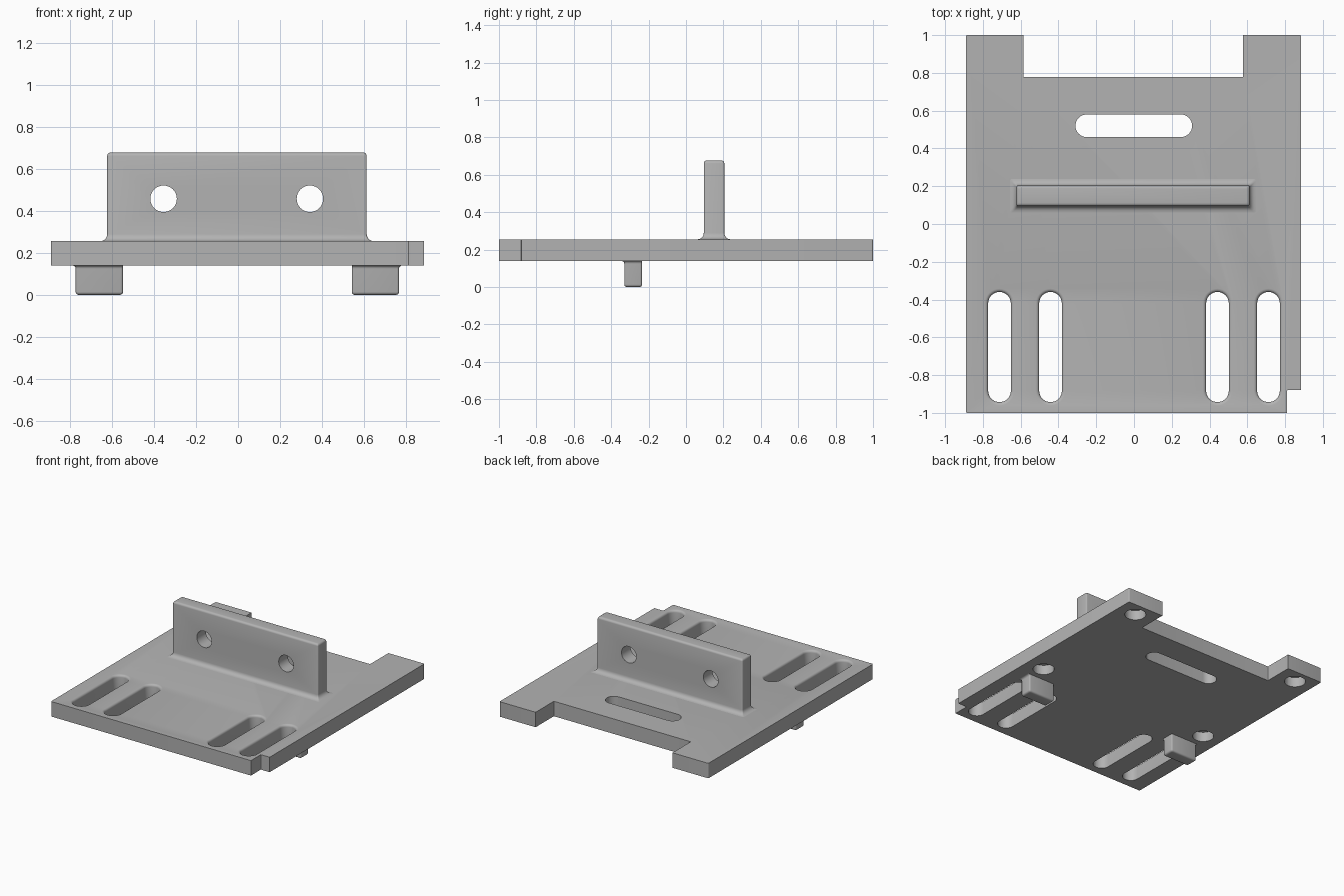
import bpy, bmesh
from math import sin, cos, pi, radians

if "Cube" in bpy.data.objects:
    bpy.data.objects.remove(bpy.data.objects["Cube"], do_unlink=True)

grey = bpy.data.materials.new("machined grey")
grey.use_nodes = True
colour = (0.45, 0.45, 0.45, 1)
grey.diffuse_color = colour
grey.node_tree.nodes["Principled BSDF"].inputs["Base Color"].default_value = colour

BOTTOM, TOP = 0.14, 0.255      # plate faces


def ring(box, r, z, steps=4):
    """Rounded rectangle; a large radius gives a slot or a circle."""
    x0, x1, y0, y1 = box
    corners = [(x1 - r, y1 - r), (x0 + r, y1 - r), (x0 + r, y0 + r), (x1 - r, y0 + r)]
    pts = []
    for q, (cx, cy) in enumerate(corners):
        for i in range(steps + 1):
            a = (q + i / steps) * pi / 2
            pts.append((cx + r * cos(a), cy + r * sin(a), z))
    return pts


def grow(box, d, sides=(1, 1, 1, 1)):
    signs = (-1, 1, -1, 1)
    return [v + s * d * w for v, s, w in zip(box, signs, sides)]


def loft(name, rings, along_y=False):
    bm = bmesh.new()
    loops = []
    for pts in rings:
        if along_y:
            pts = [(x, z, y) for x, y, z in pts]
        loops.append([bm.verts.new(p) for p in pts])
    n = len(loops[0])
    for a, b in zip(loops, loops[1:]):
        for i in range(n):
            j = (i + 1) % n
            bm.faces.new((a[i], a[j], b[j], b[i]))
    bm.faces.new(loops[0])
    bm.faces.new(loops[-1])
    bmesh.ops.remove_doubles(bm, verts=bm.verts, dist=1e-5)
    bmesh.ops.recalc_face_normals(bm, faces=bm.faces)
    mesh = bpy.data.meshes.new(name)
    bm.to_mesh(mesh)
    bm.free()
    mesh.materials.append(grey)
    obj = bpy.data.objects.new(name, mesh)
    bpy.context.collection.objects.link(obj)
    return obj


def activate(obj):
    bpy.ops.object.select_all(action="DESELECT")
    obj.select_set(True)
    bpy.context.view_layer.objects.active = obj


def cut(obj, cutters):
    activate(obj)
    for c in cutters:
        mod = obj.modifiers.new("cut", "BOOLEAN")
        mod.operation, mod.solver, mod.object = "DIFFERENCE", "EXACT", c
        bpy.ops.object.modifier_apply(modifier=mod.name)
        bpy.data.objects.remove(c, do_unlink=True)


def finish(obj):
    activate(obj)
    bpy.ops.object.shade_smooth_by_angle(angle=radians(35))


def cutter(box, r, z0, z1, along_y=False):
    return loft("cutter", [ring(box, r, z, 8) for z in (z0, z1)], along_y)


def circle_box(x, y, r):
    return (x - r, x + r, y - r, y + r)


def cove(r, steps=5):
    """Concave fillet: outward offset and height above its foot."""
    return [(r * (1 - sin(a)), r * (1 - cos(a)))
            for a in (i / steps * pi / 2 for i in range(steps + 1))]


def rounding(r, steps=4):
    """Convex edge: inward offset and remaining distance to the end face."""
    return [(r * (1 - cos(a)), r * (1 - sin(a)))
            for a in (i / steps * pi / 2 for i in range(steps + 1))]


# Base plate with notches, slots and blind holes
plate = loft("base_plate", [ring((-0.89, 0.885, -1, 1), 0.008, z) for z in (BOTTOM, TOP)])
cuts = [cutter((-0.585, 0.578, 0.778, 1.2), 0.004, 0, 0.5),      # rear recess
        cutter((0.81, 1.2, -1.2, -0.88), 0.004, 0, 0.5),         # corner notch
        cutter((-0.31, 0.308, 0.46, 0.58), 0.0599, 0, 0.5)]      # rear slot
for x in (-0.712, -0.442, 0.442, 0.712):                         # front slots
    box = (x - 0.06, x + 0.06, -0.943, -0.36)
    soft = [(0, 0.1)] + [(o, TOP - h) for o, h in rounding(0.018)] + [(0.018, 0.3)]
    cuts.append(loft("cutter", [ring(grow(box, o), 0.0599 + o, z, 8) for o, z in soft]))
for x in (-0.74, 0.735):                                         # blind holes
    for y in (-0.12, 0.89):
        cuts.append(cutter(circle_box(x, y, 0.075), 0.0749, 0, BOTTOM + 0.075))
cut(plate, cuts)
finish(plate)

# Upright wall with filleted foot, rounded top and two through holes
wall_box, wall_top = (-0.622, 0.612, 0.095, 0.205), 0.677
steps = [(0.034, TOP - 0.005)] + [(o, TOP + h) for o, h in cove(0.034)]
steps += [(-o, wall_top - h) for o, h in rounding(0.016)]
wall = loft("upright_wall", [ring(grow(wall_box, o), 0.01, z) for o, z in steps])
cut(wall, [cutter(circle_box(x, 0.457, 0.063), 0.0629, 0, 0.4, True) for x in (-0.354, 0.342)])
finish(wall)

# Locating pegs, filleted to the plate on the outer and front sides
for name, box, sides in (("right_peg", (-0.772, -0.547, -0.33, -0.235), (1, 0, 1, 0)),
                         ("left_peg", (0.541, 0.766, -0.33, -0.235), (0, 1, 1, 0))):
    rings = [ring(grow(box, 0.016, sides), 0.01, BOTTOM + 0.005)]
    rings += [ring(grow(box, o, sides), 0.01, BOTTOM - h) for o, h in cove(0.016)]
    rings += [ring(grow(box, -o), 0.01, h) for o, h in rounding(0.014)]
    finish(loft(name, rings))
